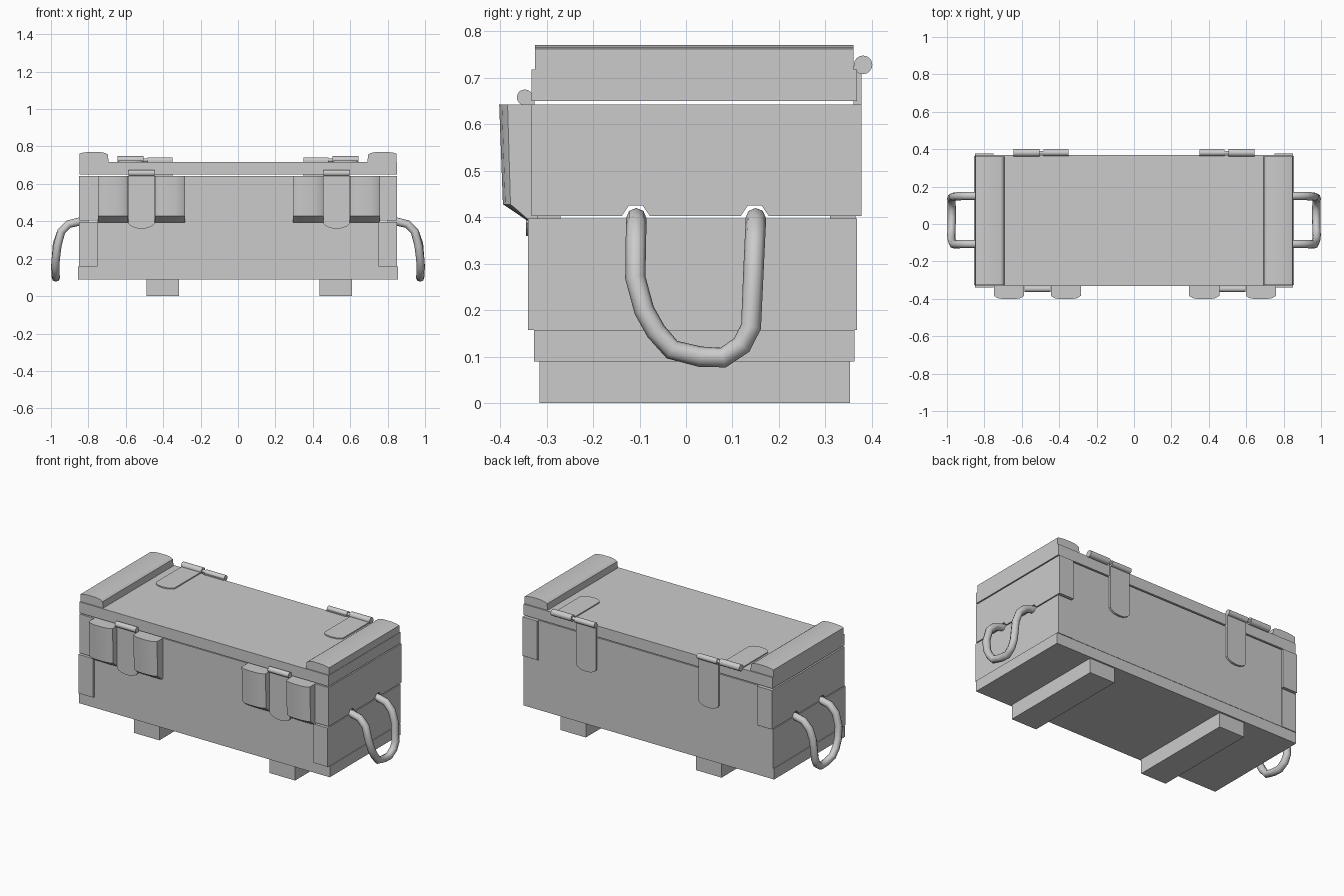
import bpy, bmesh
from mathutils import Vector

if "Cube" in bpy.data.objects:
    bpy.data.objects.remove(bpy.data.objects["Cube"])


def finish(bm, name, smooth=None):
    bmesh.ops.recalc_face_normals(bm, faces=bm.faces)
    me = bpy.data.meshes.new(name)
    bm.to_mesh(me)
    bm.free()
    ob = bpy.data.objects.new(name, me)
    bpy.context.collection.objects.link(ob)
    if smooth:
        select(ob)
        bpy.ops.object.shade_smooth_by_angle(angle=smooth)
    return ob


def select(ob):
    bpy.ops.object.select_all(action='DESELECT')
    ob.select_set(True)
    bpy.context.view_layer.objects.active = ob


def loft(name, rings, smooth=None):
    bm = bmesh.new()
    vs = [[bm.verts.new(p) for p in r] for r in rings]
    n = len(vs[0])
    for a, b in zip(vs, vs[1:]):
        for i in range(n):
            j = (i + 1) % n
            bm.faces.new((a[i], a[j], b[j], b[i]))
    bm.faces.new(vs[0])
    bm.faces.new(vs[-1])
    return finish(bm, name, smooth)


def prism(name, pts, axis, a, b, smooth=None):
    def place(u, v, w):
        return {'x': (w, u, v), 'y': (u, w, v), 'z': (u, v, w)}[axis]
    return loft(name, [[place(u, v, w) for u, v in pts] for w in (a, b)], smooth)


def box(name, x0, x1, y0, y1, z0, z1):
    return prism(name, [(x0, y0), (x1, y0), (x1, y1), (x0, y1)], 'z', z0, z1)


def rod(name, x0, x1, y, z, r):
    bm = bmesh.new()
    bmesh.ops.create_cone(bm, cap_ends=True, segments=16, radius1=r, radius2=r, depth=x1 - x0)
    for v in bm.verts:
        c = v.co
        v.co = Vector((c.z + (x0 + x1) / 2, y + c.x, z + c.y))
    return finish(bm, name, 0.6)


def tongue(x0, x1, top, tip):
    # strap outline with a shallow rounded end
    w, d = x1 - x0, 0.028
    curve = [(0, 1), (.08, .55), (.25, .15), (.5, 0), (.75, .15), (.92, .55), (1, 1)]
    return [(x1, top), (x0, top)] + [(x0 + t * w, tip + h * d) for t, h in curve]


# Crate body: floor, front and back panels, lid
box("bottom_board", -.855, .855, -.327, .363, .09, .157)
box("front_panel", -.75, .75, -.327, -.27, .157, .643)
box("back_panel", -.75, .75, .31, .365, .157, .643)
box("lid", -.848, .85, -.332, .368, .65, .718)

# Runners below
for x in (-.403, .523):
    box("runner", x - .087, x + .087, -.315, .353, 0, .09)

# End boards, the upper ones notched for the rope
upper = [(-.332, .643), (-.332, .403)]
for y in (-.108, .148):
    upper += [(y - .03, .403), (y - .015, .425), (y + .015, .425), (y + .03, .403)]
upper += [(.378, .403), (.378, .643)]
for s in (-1, 1):
    x0, x1 = sorted((s * .75, s * .85))
    box("lower_end_board", x0, x1, -.34, .368, .157, .397)
    prism("upper_end_board", upper, 'x', x0, x1)
    # Rounded batten across the lid
    bat = [(.848, .718), (.848, .762), (.835, .766), (.80, .771), (.74, .771),
           (.708, .765), (.696, .757), (.692, .718)]
    prism("lid_batten", [(s * x, z) for x, z in bat], 'y', -.325, .36, 0.4)

# Front clasps: two curved blocks with a strap and pin between
for c in (-.516, .527):
    for x0, x1 in ((c - .233, c - .071), (c + .071, c + .232)):
        prof = [(0, .78), (.12, .93), (.33, 1), (.67, 1), (.88, .93), (1, .78)]
        rings = []
        for z, y in ((.393, -.342), (.428, -.394), (.643, -.402)):
            ring = [(x0 + t * (x1 - x0), -.32 + k * (y + .32), z) for t, k in prof]
            rings.append([(x1, -.32, z), (x0, -.32, z)] + ring)
        loft("clasp_block", rings, 0.4)
    prism("clasp_strap", tongue(c - .07, c + .07, .66, .36), 'y', -.344, -.326)
    rod("clasp_pin", c - .07, c + .07, -.347, .658, .017)

# Lid hinges
for s in (-1, 1):
    a0, a1 = sorted((s * .51, s * .64))
    b0, b1 = sorted((s * .35, s * .485))
    prism("hinge_top_leaf", tongue(a0, a1, .375, .085), 'z', .716, .725)
    prism("hinge_back_leaf", tongue(b0, b1, .725, .42), 'y', .36, .378)
    a0, a1 = sorted((s * .505, s * .643))
    rod("hinge_top_barrel", a0, a1, .381, .728, .02)
    rod("hinge_back_barrel", b0, b1, .381, .725, .017)
    rod("hinge_pin", min(b0, a0), max(b1, a1), .381, .727, .01)

# Rope handles
path = [(.80, -.107, .398), (.85, -.107, .398), (.905, -.107, .385), (.945, -.108, .345),
        (.965, -.109, .27), (.974, -.09, .2), (.977, -.065, .155), (.976, -.03, .115),
        (.974, .03, .10), (.974, .08, .098), (.976, .12, .125), (.977, .14, .165),
        (.968, .145, .28), (.945, .148, .345), (.905, .15, .385), (.85, .15, .398),
        (.80, .15, .398)]
for s in (-1, 1):
    cu = bpy.data.curves.new("rope_handle", 'CURVE')
    cu.dimensions = '3D'
    cu.bevel_depth = .022
    cu.bevel_resolution = 2
    cu.use_fill_caps = True
    sp = cu.splines.new('POLY')
    sp.points.add(len(path) - 1)
    for p, (x, y, z) in zip(sp.points, path):
        p.co = (s * x, y, z, 1)
    ob = bpy.data.objects.new("rope_handle", cu)
    bpy.context.collection.objects.link(ob)
    select(ob)
    bpy.ops.object.convert(target='MESH')
    bpy.ops.object.shade_smooth_by_angle(angle=1.0)
